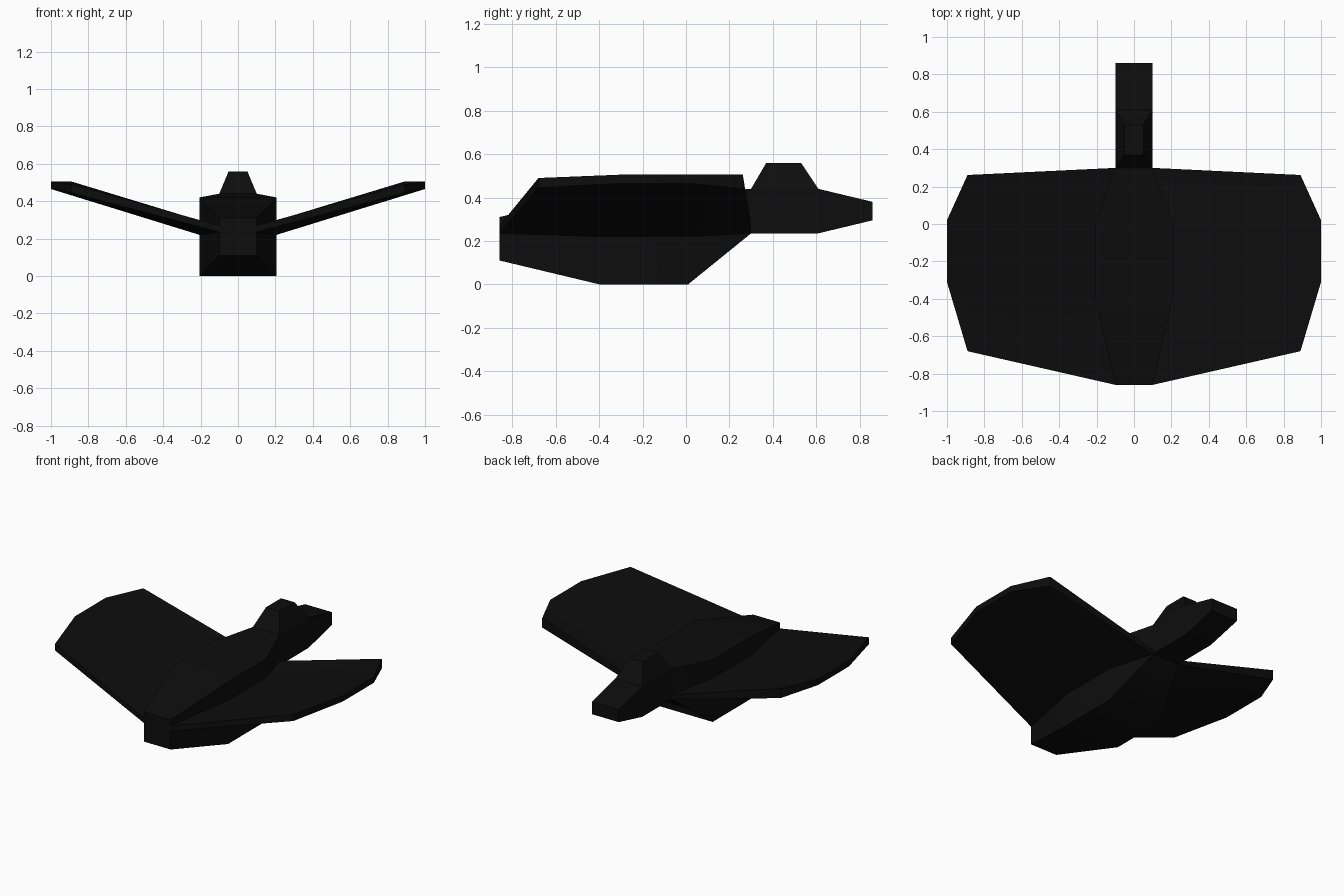
import bpy
import bmesh
import math

cube = bpy.data.objects.get("Cube")
if cube:
    bpy.data.objects.remove(cube, do_unlink=True)

black = bpy.data.materials.new("matte black")
black.use_nodes = True
COLOUR = (0.004, 0.004, 0.004, 1)
black.diffuse_color = COLOUR
bsdf = black.node_tree.nodes["Principled BSDF"]
bsdf.inputs["Base Color"].default_value = COLOUR
bsdf.inputs["Roughness"].default_value = 0.9


def loft(name, rings, cap_start=False, cap_end=False, mirror=False):
    """Skin a row of closed rings that all have the same number of points."""
    bm = bmesh.new()
    loops = [[bm.verts.new(p) for p in ring] for ring in rings]
    n = len(loops[0])
    for a, b in zip(loops, loops[1:]):
        for i in range(n):
            j = (i + 1) % n
            bm.faces.new((a[i], a[j], b[j], b[i]))
    if cap_start:
        bm.faces.new(loops[0][::-1])
    if cap_end:
        bm.faces.new(loops[-1])
    bmesh.ops.recalc_face_normals(bm, faces=bm.faces)
    mesh = bpy.data.meshes.new(name)
    bm.to_mesh(mesh)
    bm.free()
    mesh.materials.append(black)
    ob = bpy.data.objects.new(name, mesh)
    bpy.context.collection.objects.link(ob)
    if mirror:
        mod = ob.modifiers.new("mirror", "MIRROR")
        mod.use_mirror_merge = False
    bpy.ops.object.select_all(action="DESELECT")
    ob.select_set(True)
    bpy.context.view_layer.objects.active = ob
    bpy.ops.object.shade_smooth_by_angle(angle=math.radians(50))
    return ob


def section(y, half_width, low, high):
    w = half_width
    return [(-w, y, low), (w, y, low), (w, y, high), (-w, y, high)]


def deck(z, half_width, y0, y1):
    w = half_width
    return [(-w, y0, z), (w, y0, z), (w, y1, z), (-w, y1, z)]


# Broad hull with a flat belly
loft("body", [section(-0.86, 0.10, 0.11, 0.31),
              section(-0.40, 0.206, 0.0, 0.42),
              section(0.01, 0.206, 0.0, 0.42),
              section(0.30, 0.10, 0.235, 0.44)], cap_start=True)

# Narrow rear boom, open where the fin rises from its top
boom = loft("rear_boom", [section(0.30, 0.10, 0.235, 0.44),
                          section(0.61, 0.10, 0.235, 0.44),
                          section(0.86, 0.10, 0.295, 0.38)], cap_end=True)

# Tapered block on top of the boom
loft("top_fin", [deck(0.44, 0.10, 0.30, 0.61),
                 deck(0.56, 0.05, 0.37, 0.53)], cap_end=True)


# Raised wings: each row is x, y, underside z, upper z
def wing_ring(rows):
    upper = [(x, y, high) for x, y, low, high in rows]
    lower = [(x, y, low) for x, y, low, high in rows]
    return upper + lower[::-1]


root = wing_ring([(0.10, -0.86, 0.235, 0.27), (0.206, -0.40, 0.22, 0.295),
                  (0.206, 0.01, 0.22, 0.295), (0.10, 0.30, 0.235, 0.265)])
tip = wing_ring([(0.89, -0.68, 0.445, 0.49), (1.0, -0.31, 0.465, 0.505),
                 (1.0, 0.02, 0.465, 0.505), (0.89, 0.262, 0.44, 0.505)])
wings = loft("wings", [root, tip], mirror=True)

# Close the wing tips with a strip of quads
bm = bmesh.new()
bm.from_mesh(wings.data)
bm.verts.ensure_lookup_table()
for i in range(3):
    bm.faces.new([bm.verts[8 + k] for k in (i, i + 1, 6 - i, 7 - i)])
bmesh.ops.recalc_face_normals(bm, faces=bm.faces)
bm.to_mesh(wings.data)
bm.free()
bpy.ops.object.shade_smooth_by_angle(angle=math.radians(50))
